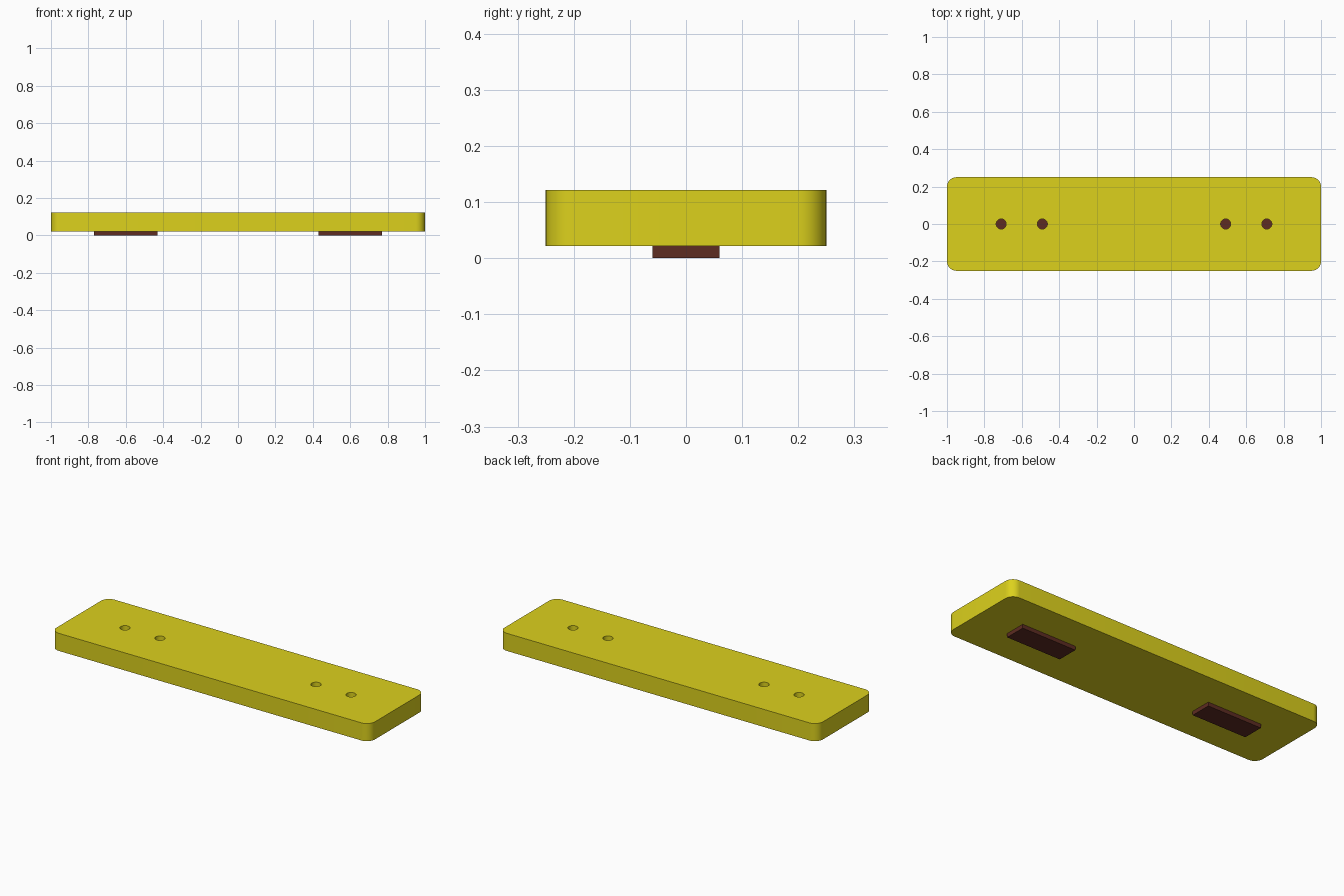
import bpy, bmesh
from math import sin, cos, pi, radians

if "Cube" in bpy.data.objects:
    bpy.data.objects.remove(bpy.data.objects["Cube"])

PAD_H, PLATE_H = 0.022, 0.10
HX, HY, R = 1.0, 0.25, 0.05


def material(name, rgb):
    m = bpy.data.materials.new(name)
    m.diffuse_color = (*rgb, 1)
    m.use_nodes = True
    m.node_tree.nodes["Principled BSDF"].inputs["Base Color"].default_value = m.diffuse_color
    return m


def arc(cx, cy, r, a0, a1, n):
    return [(cx + r * cos(a0 + (a1 - a0) * i / n),
             cy + r * sin(a0 + (a1 - a0) * i / n)) for i in range(n + 1)]


yellow = material("yellow", (0.72, 0.64, 0.012))
brown = material("brown", (0.11, 0.025, 0.016))

# Plate outline with rounded corners, plus four round screw holes
outline = []
for k, (sx, sy) in enumerate([(1, 1), (-1, 1), (-1, -1), (1, -1)]):
    outline += arc(sx * (HX - R), sy * (HY - R), R, k * pi / 2, (k + 1) * pi / 2, 12)
loops = [outline] + [arc(x, 0, 0.027, 0, 2 * pi, 32)[:-1]
                     for x in (-0.71, -0.49, 0.49, 0.71)]

curve = bpy.data.curves.new("plate", 'CURVE')
curve.dimensions = '2D'
curve.fill_mode = 'BOTH'
curve.extrude = PLATE_H / 2
for pts in loops:
    s = curve.splines.new('POLY')
    s.points.add(len(pts) - 1)
    for p, (x, y) in zip(s.points, pts):
        p.co = (x, y, 0, 1)
    s.use_cyclic_u = True
plate = bpy.data.objects.new("plate", curve)
plate.location.z = PAD_H + PLATE_H / 2
bpy.context.collection.objects.link(plate)
bpy.context.view_layer.objects.active = plate
plate.select_set(True)
bpy.ops.object.convert(target='MESH')
plate = bpy.context.object

# Weld caps to walls and smooth only the rounded walls
bm = bmesh.new()
bm.from_mesh(plate.data)
bmesh.ops.remove_doubles(bm, verts=bm.verts, dist=1e-5)
bmesh.ops.recalc_face_normals(bm, faces=bm.faces)
bm.to_mesh(plate.data)
bm.free()
plate.data.materials.clear()
plate.data.materials.append(yellow)
bpy.ops.object.shade_smooth_by_angle(angle=radians(30))

# Two rectangular pads under the plate
for side, x in (("left", -0.6), ("right", 0.6)):
    bpy.ops.mesh.primitive_cube_add(size=1, location=(x, 0, PAD_H / 2))
    pad = bpy.context.object
    pad.name = side + "_pad"
    pad.scale = (0.34, 0.12, PAD_H)
    pad.data.materials.append(brown)
